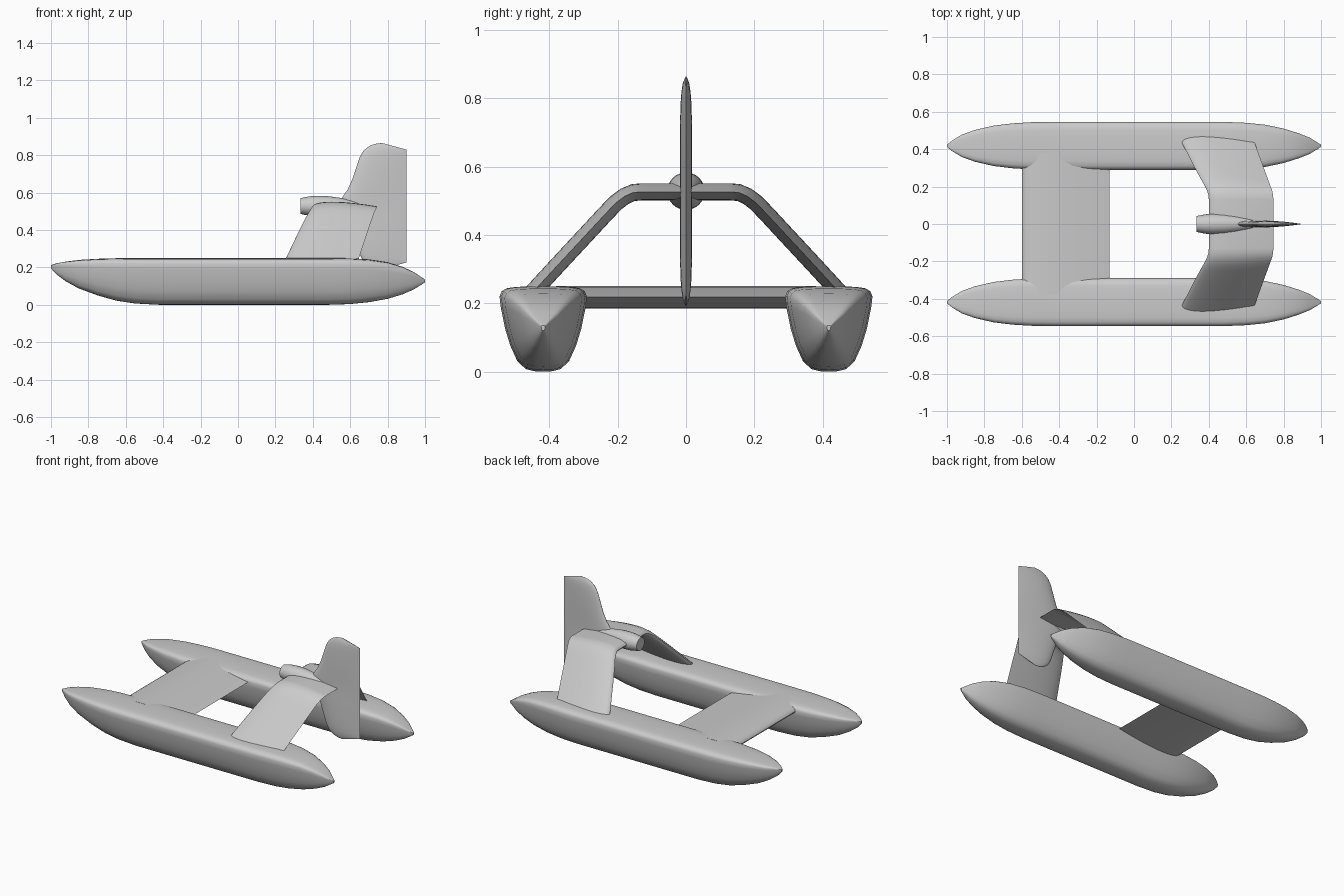
import bpy, bmesh
from math import pi, cos, sin, radians

cube = bpy.data.objects.get("Cube")
if cube:
    bpy.data.objects.remove(cube)

grey = bpy.data.materials.new("plain_grey")
grey.use_nodes = True
colour = (0.6, 0.6, 0.6, 1)
grey.diffuse_color = colour
grey.node_tree.nodes["Principled BSDF"].inputs["Base Color"].default_value = colour


def loft(name, rings, angle=35):
    """Skin a row of equal closed rings and cap both ends."""
    bm = bmesh.new()
    rows = [[bm.verts.new(p) for p in ring] for ring in rings]
    n = len(rows[0])
    for a, b in zip(rows, rows[1:]):
        for i in range(n):
            j = (i + 1) % n
            bm.faces.new((a[i], a[j], b[j], b[i]))
    bm.faces.new(rows[0])
    bm.faces.new(rows[-1])
    bmesh.ops.recalc_face_normals(bm, faces=bm.faces)
    mesh = bpy.data.meshes.new(name)
    bm.to_mesh(mesh)
    bm.free()
    mesh.materials.append(grey)
    obj = bpy.data.objects.new(name, mesh)
    bpy.context.collection.objects.link(obj)
    bpy.ops.object.select_all(action='DESELECT')
    obj.select_set(True)
    bpy.context.view_layer.objects.active = obj
    bpy.ops.object.shade_smooth_by_angle(angle=radians(angle))
    return obj


def airfoil(steps=14):
    """Symmetric wing section: (chord fraction, offset from -1 to 1)."""
    def half(t):
        return 10 * (0.2969 * t**0.5 - 0.126 * t - 0.3516 * t**2
                     + 0.2843 * t**3 - 0.1036 * t**4)
    ts = [(1 - cos(pi * i / steps)) / 2 for i in range(steps + 1)]
    top = [(t, half(t)) for t in reversed(ts)]
    bottom = [(t, -half(t)) for t in ts[1:-1]]
    return top + bottom


FOIL = airfoil()

# Twin hulls: stations are (x, half width, bottom z, top z)
stations = [(-1, .006, .195, .212), (-.97, .03, .162, .222), (-.92, .06, .125, .231),
            (-.85, .085, .087, .24), (-.75, .108, .05, .246), (-.65, .12, .022, .249),
            (-.55, .126, .007, .25), (-.42, .128, 0, .25), (.48, .128, 0, .25),
            (.6, .123, .004, .249), (.7, .113, .014, .243), (.8, .092, .032, .228),
            (.88, .067, .056, .203), (.94, .043, .082, .175), (1, .006, .12, .135)]
half_section = [(0, 1), (.35, .998), (.65, .99), (.84, .975), (.95, .94), (1, .88),
                (.97, .75), (.87, .5), (.75, .3), (.59, .12), (.4, .03), (.2, .004), (0, 0)]
section = half_section + [(-w, h) for w, h in reversed(half_section[1:-1])]
for side, label in ((-1, "right"), (1, "left")):
    loft(label + "_hull", [[(x, side * .418 + w * hw, lo + h * (hi - lo)) for w, h in section]
                           for x, hw, lo, hi in stations], 45)

# Straight front wing between the hulls
loft("front_wing", [[(-.6 + .47 * t, y, .218 + .033 * k) for t, k in FOIL]
                    for y in (-.38, .38)])

# Arched rear wing: (y, z, tilt in degrees, leading x, trailing x)
arch = [(0, .526, 0, .4, .745), (.13, .526, 0, .4, .745), (.155, .524, 10, .398, .744),
        (.18, .513, 27, .39, .738), (.205, .494, 40, .378, .729), (.235, .463, 47, .36, .718),
        (.3, .393, 47, .325, .694), (.38, .307, 47, .284, .665), (.46, .22, 47, .243, .636)]
path = [(-y, z, -a, le, te) for y, z, a, le, te in reversed(arch[1:])] + arch
loft("rear_arched_wing",
     [[(le + (te - le) * t, y + .025 * k * sin(radians(a)), z + .025 * k * cos(radians(a)))
       for t, k in FOIL] for y, z, a, le, te in path])

# Engine pod, blunt in front and tapered behind
pod = [(.335, .042), (.35, .046), (.39, .053), (.43, .055), (.48, .053),
       (.54, .045), (.6, .033), (.66, .018), (.7, .005)]
loft("engine_pod", [[(x, r * cos(i * pi / 12), .528 + r * sin(i * pi / 12))
                     for i in range(24)] for x, r in pod])

# Tail fin: (leading height, trailing height, leading x, half thickness)
fin = [(0, 0, .535, .018), (.05, .05, .56, .018), (.09, .09, .587, .018),
       (.14, .13, .61, .018), (.2, .19, .63, .0175), (.26, .245, .65, .016),
       (.295, .275, .67, .0135), (.32, .293, .7, .01), (.332, .3, .73, .006),
       (.337, .302, .77, .002)]
blade = [(-a, -b, le, w) for a, b, le, w in reversed(fin[1:])] + fin
loft("tail_fin", [[(le + (.9 - le) * t, w * k, .528 + a + (b - a) * t) for t, k in FOIL]
                  for a, b, le, w in blade])
